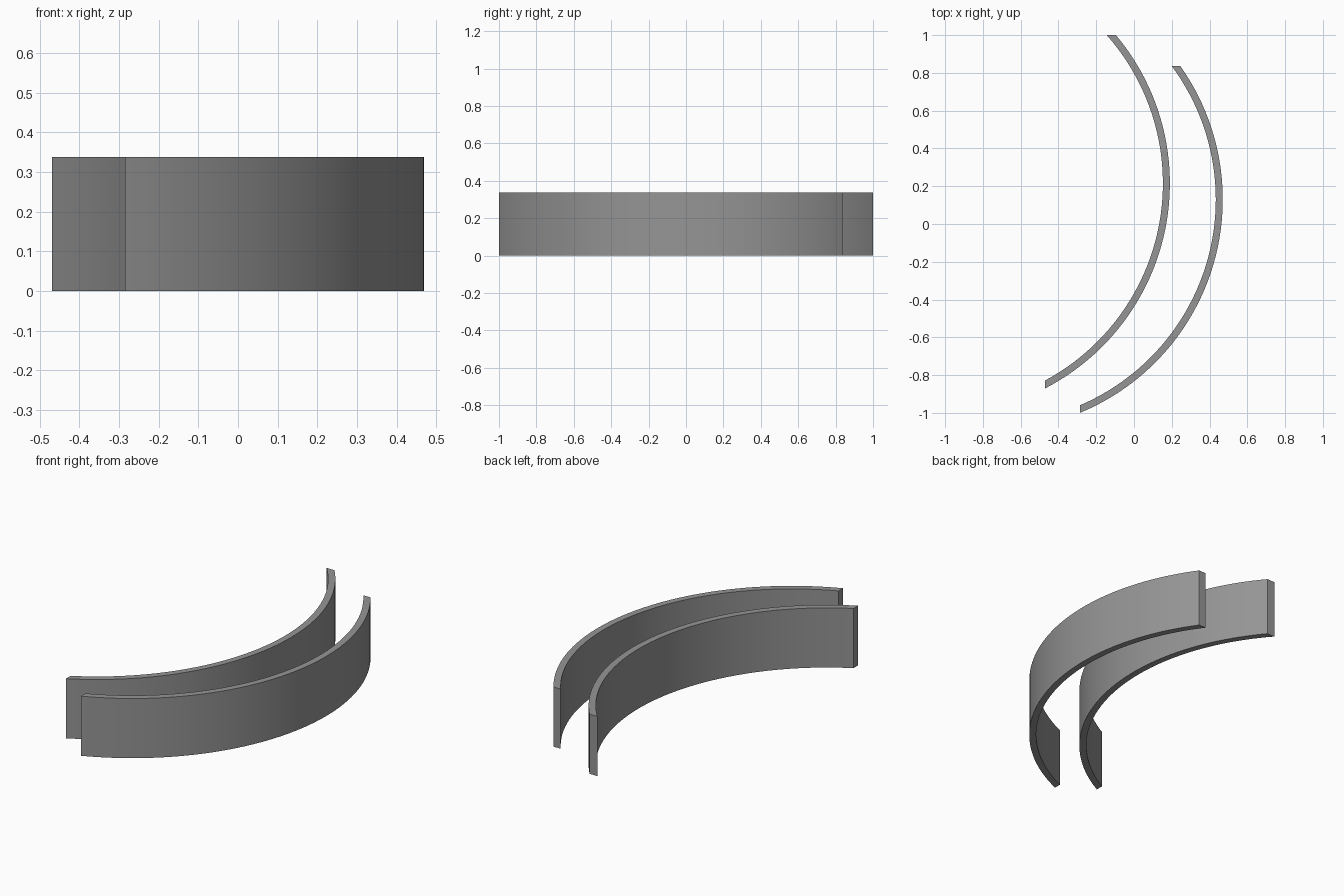
import bpy, bmesh, math

if "Cube" in bpy.data.objects:
    bpy.data.objects.remove(bpy.data.objects["Cube"])

R_OUT, R_IN, HEIGHT, STEPS = 1.222, 1.185, 0.338, 48

grey = bpy.data.materials.new("mid grey")
grey.diffuse_color = (0.3, 0.3, 0.3, 1)
grey.use_nodes = True
grey.node_tree.nodes["Principled BSDF"].inputs["Base Color"].default_value = grey.diffuse_color


def arc(cx, cy, radius, x_end, y_end):
    """Points from the lower end (cut at x_end) to the upper end (cut at y_end)."""
    a0 = -math.acos((x_end - cx) / radius)
    a1 = math.asin((y_end - cy) / radius)
    return [(cx + radius * math.cos(a0 + (a1 - a0) * i / STEPS),
             cy + radius * math.sin(a0 + (a1 - a0) * i / STEPS))
            for i in range(STEPS + 1)]


def curved_wall(name, cx, cy, x_end, y_end):
    outer = arc(cx, cy, R_OUT, x_end, y_end)
    inner = arc(cx, cy, R_IN, x_end, y_end)
    bm = bmesh.new()
    # cross-sections swept along the arc
    rings = [[bm.verts.new((*p, z)) for p, z in
              ((o, 0), (o, HEIGHT), (i, HEIGHT), (i, 0))]
             for o, i in zip(outer, inner)]
    for a, b in zip(rings, rings[1:]):
        for k in range(4):
            n = (k + 1) % 4
            bm.faces.new((a[k], b[k], b[n], a[n]))
    # square-cut ends
    bm.faces.new(rings[0])
    bm.faces.new(rings[-1][::-1])
    bmesh.ops.recalc_face_normals(bm, faces=bm.faces)
    mesh = bpy.data.meshes.new(name)
    bm.to_mesh(mesh)
    bm.free()
    mesh.materials.append(grey)
    obj = bpy.data.objects.new(name, mesh)
    bpy.context.collection.objects.link(obj)
    bpy.ops.object.select_all(action='DESELECT')
    obj.select_set(True)
    bpy.context.view_layer.objects.active = obj
    bpy.ops.object.shade_smooth_by_angle(angle=math.radians(30))


curved_wall("left_curved_wall", -1.032, 0.215, -0.47, 1.0)
curved_wall("right_curved_wall", -0.752, 0.13, -0.285, 0.836)
